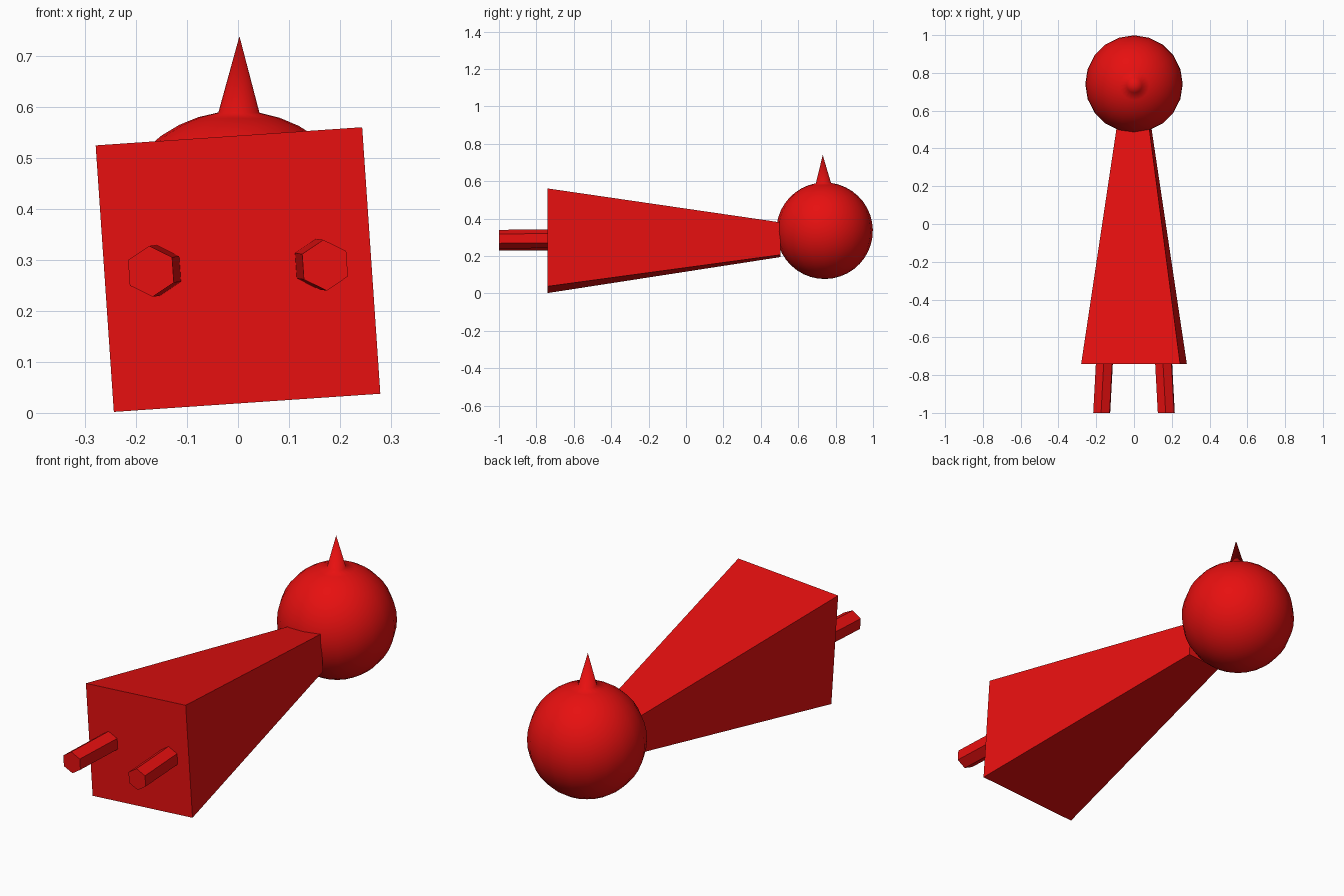
import bpy
import bmesh
from math import radians, sin, cos
from mathutils import Matrix, Vector

default = bpy.data.objects.get("Cube")
if default:
    bpy.data.objects.remove(default, do_unlink=True)

# One red for everything
RED = (0.8, 0.005, 0.005, 1.0)
red = bpy.data.materials.new("red")
red.use_nodes = True
red.diffuse_color = RED
red.node_tree.nodes["Principled BSDF"].inputs["Base Color"].default_value = RED

ROLL = radians(-3.9)  # slight twist about the long axis


def finish(bm, name, smooth=False):
    bmesh.ops.recalc_face_normals(bm, faces=bm.faces)
    for f in bm.faces:
        f.smooth = smooth
    mesh = bpy.data.meshes.new(name)
    bm.to_mesh(mesh)
    bm.free()
    mesh.materials.append(red)
    obj = bpy.data.objects.new(name, mesh)
    bpy.context.collection.objects.link(obj)
    return obj


def prism(name, sides, turn, front, r_front, back, r_back):
    """Straight or tapered solid between two rings facing along y."""
    bm = bmesh.new()
    rings = []
    for centre, r in ((front, r_front), (back, r_back)):
        ring = []
        for i in range(sides):
            a = turn - ROLL + radians(360) * i / sides
            ring.append(bm.verts.new(Vector(centre) + r * Vector((cos(a), 0, sin(a)))))
        rings.append(ring)
        bm.faces.new(ring)
    a, b = rings
    for i in range(sides):
        j = (i + 1) % sides
        bm.faces.new((a[i], a[j], b[j], b[i]))
    return finish(bm, name)


# Tapered square body
prism("body", 4, radians(45), (0, -0.74, 0.2815), 0.371, (0, 0.505, 0.287), 0.123)

# Two hexagonal legs, splayed slightly outwards
for side, name in ((-1, "right_leg"), (1, "left_leg")):
    z = 0.284 + side * 0.006
    prism(name, 6, radians(90), (side * 0.171, -1.0, z), 0.05,
          (side * 0.156, -0.72, z + 0.002), 0.05)

# Round head whose top point is drawn up into a spike
bm = bmesh.new()
bmesh.ops.create_uvsphere(bm, u_segments=20, v_segments=20, radius=0.258)
top = max(bm.verts, key=lambda v: v.co.z)
top.co.z = 0.405
bmesh.ops.transform(bm, verts=bm.verts,
                    matrix=Matrix.Translation((0, 0.741, 0.335))
                    @ Matrix.Rotation(radians(1.4), 4, "X")
                    @ Matrix.Rotation(radians(0.4), 4, "Y"))
finish(bm, "head", smooth=True)
